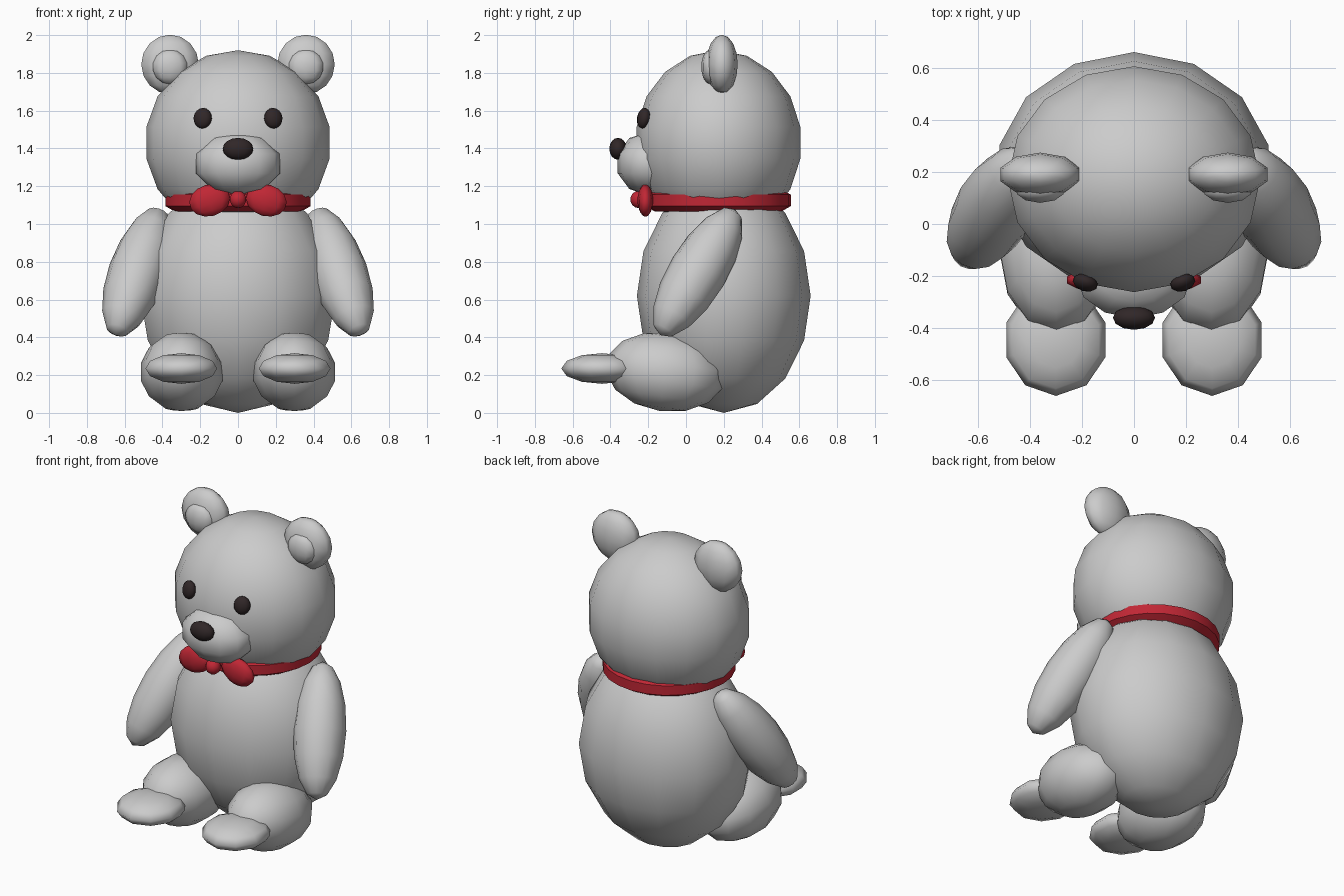
import bpy, bmesh, math
from mathutils import Matrix, Vector, Euler

if "Cube" in bpy.data.objects:
    bpy.data.objects.remove(bpy.data.objects["Cube"])


def material(name, rgb):
    m = bpy.data.materials.new(name)
    m.diffuse_color = (*rgb, 1.0)
    m.use_nodes = True
    m.node_tree.nodes["Principled BSDF"].inputs["Base Color"].default_value = m.diffuse_color
    return m


FUR = material("grey_fur", (0.6, 0.6, 0.6))
RED = material("red_ribbon", (0.53, 0.02, 0.035))
DARK = material("dark_brown", (0.03, 0.02, 0.021))


def finish(bm, name, mat):
    bmesh.ops.recalc_face_normals(bm, faces=bm.faces)
    for f in bm.faces:
        f.smooth = True
    me = bpy.data.meshes.new(name)
    bm.to_mesh(me)
    bm.free()
    me.materials.append(mat)
    ob = bpy.data.objects.new(name, me)
    bpy.context.collection.objects.link(ob)
    return ob


def ball(name, mat, center, radii, segs, rings, rot=(0, 0, 0), axis=None, mirror=False):
    """Ellipsoid; rot in degrees, or local z aimed along axis."""
    bm = bmesh.new()
    bmesh.ops.create_uvsphere(bm, u_segments=segs, v_segments=rings, radius=1)
    if axis:
        r = Vector(axis).to_track_quat('Z', 'Y').to_matrix().to_4x4()
    else:
        r = Euler([math.radians(a) for a in rot]).to_matrix().to_4x4()
    m = Matrix.Translation(center) @ r @ Matrix.Diagonal((*radii, 1))
    if mirror:
        m = Matrix.Scale(-1, 4, (1, 0, 0)) @ m
    bm.transform(m)
    return finish(bm, name, mat)


def pair(name, *args, **kw):
    ball("right_" + name, *args, **kw)
    ball("left_" + name, *args, mirror=True, **kw)


# Body, head and face
ball("body", FUR, (0, 0.2, 0.62), (0.53, 0.46, 0.62), 14, 8)
ball("head", FUR, (0, 0.172, 1.43), (0.492, 0.44, 0.49), 16, 9)
ball("muzzle", FUR, (0, -0.2, 1.32), (0.235, 0.17, 0.167), 12, 5)
ball("nose", DARK, (0, -0.36, 1.398), (0.081, 0.046, 0.058), 12, 8)
pair("eye", DARK, (0.187, -0.225, 1.56), (0.05, 0.033, 0.055), 10, 8, rot=(-10, 0, 18))

# Ears with inner pads
pair("ear", FUR, (0.36, 0.19, 1.845), (0.16, 0.084, 0.157), 10, 8)
pair("inner_ear", FUR, (0.36, 0.13, 1.832), (0.097, 0.05, 0.092), 10, 7)

# Arms, legs and feet
pair("arm", FUR, (0.532, 0.062, 0.745), (0.154, 0.154, 0.405), 12, 8,
     axis=(0.29, -0.488, -0.823))
pair("leg", FUR, (0.298, -0.11, 0.217), (0.222, 0.318, 0.209), 12, 7, rot=(-8, 0, 0))
pair("foot", FUR, (0.3, -0.445, 0.235), (0.2, 0.215, 0.081), 10, 6)

# Collar: hexagonal section spun into a ring
bm = bmesh.new()
ring = [bm.verts.new((0.333 + 0.06 * math.cos(a), 0.17, 1.125 + 0.06 * math.sin(a)))
        for a in (math.radians(30 + 60 * i) for i in range(6))]
edges = [bm.edges.new((ring[i], ring[(i + 1) % 6])) for i in range(6)]
bmesh.ops.spin(bm, geom=ring + edges, cent=(0, 0.17, 0), axis=(0, 0, 1),
               angle=math.tau, steps=24, use_merge=True)
bmesh.ops.remove_doubles(bm, verts=bm.verts, dist=1e-4)
collar = finish(bm, "collar", RED)
bpy.context.view_layer.objects.active = collar
collar.select_set(True)
bpy.ops.object.shade_smooth_by_angle(angle=math.radians(30))

# Bow: two loops and a knot
pair("bow_loop", RED, (0.15, -0.215, 1.125), (0.115, 0.042, 0.084), 10, 7, rot=(0, 15, 0))
ball("bow_knot", RED, (0, -0.25, 1.13), (0.046, 0.045, 0.046), 10, 7)
